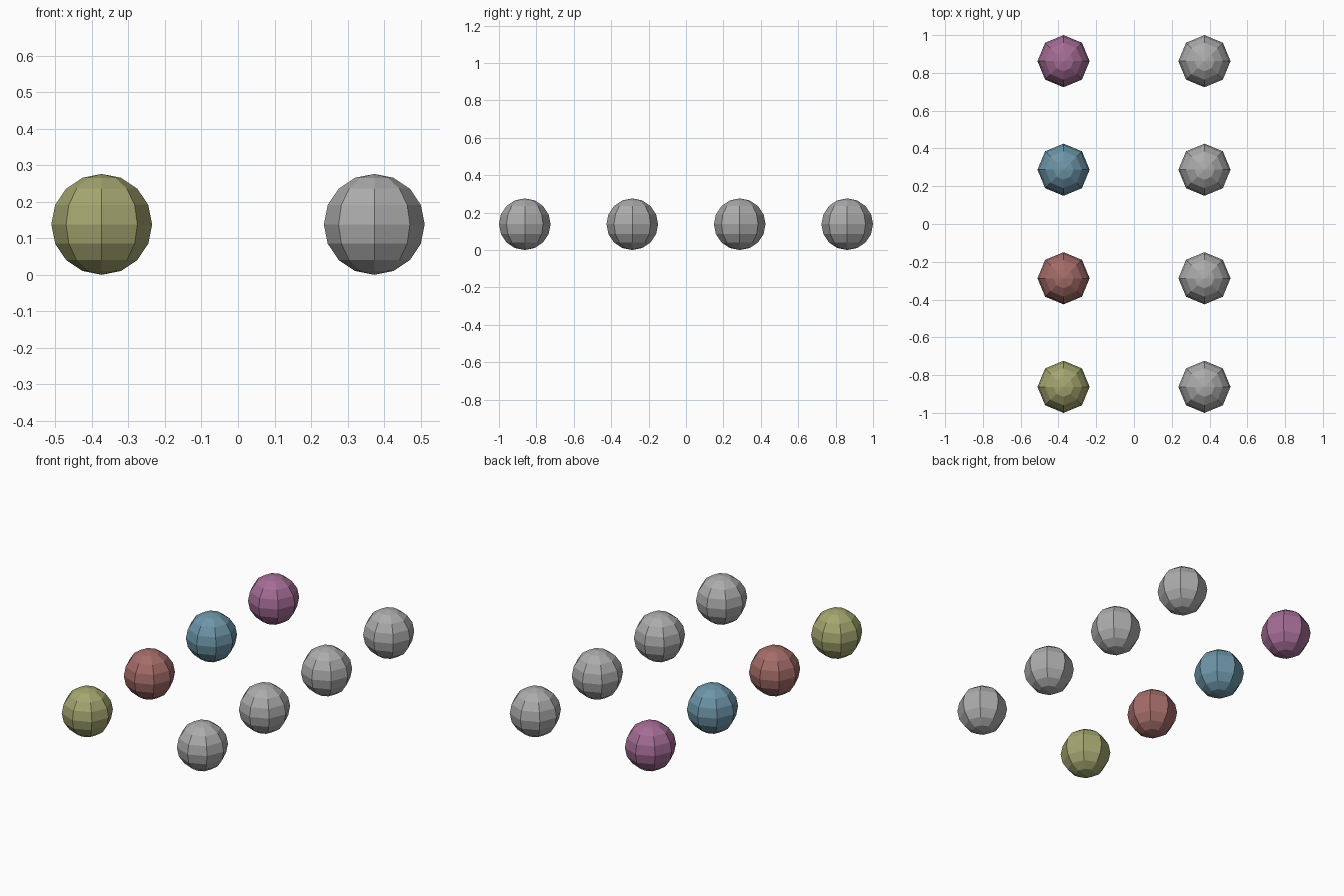
import bpy

cube = bpy.data.objects.get("Cube")
if cube:
    bpy.data.objects.remove(cube, do_unlink=True)

RADIUS = 0.138
ROW_GAP = 2 * (1 - RADIUS) / 3
COLUMN_X = 0.373


def make_material(name, color):
    mat = bpy.data.materials.new(name)
    mat.use_nodes = True
    mat.diffuse_color = (*color, 1)
    mat.node_tree.nodes["Principled BSDF"].inputs["Base Color"].default_value = (*color, 1)
    return mat


def make_ball(name, x, y, mat):
    # Faceted ball resting on the ground
    bpy.ops.mesh.primitive_uv_sphere_add(
        segments=8, ring_count=8, radius=RADIUS, location=(x, y, RADIUS))
    ball = bpy.context.object
    ball.name = name
    ball.data.materials.append(mat)
    bpy.ops.object.shade_flat()


grey = make_material("grey", (0.41, 0.41, 0.41))
row_colors = {
    "olive": (0.37, 0.38, 0.16),
    "red": (0.37, 0.15, 0.14),
    "blue": (0.15, 0.30, 0.39),
    "purple": (0.37, 0.15, 0.30),
}

# Four rows from front to back: a coloured ball on the right, a grey one on the left
for row, (color_name, color) in enumerate(row_colors.items()):
    y = (row - 1.5) * ROW_GAP
    make_ball(f"{color_name}_ball", -COLUMN_X, y, make_material(color_name, color))
    make_ball(f"grey_ball_{row + 1}", COLUMN_X, y, grey)
